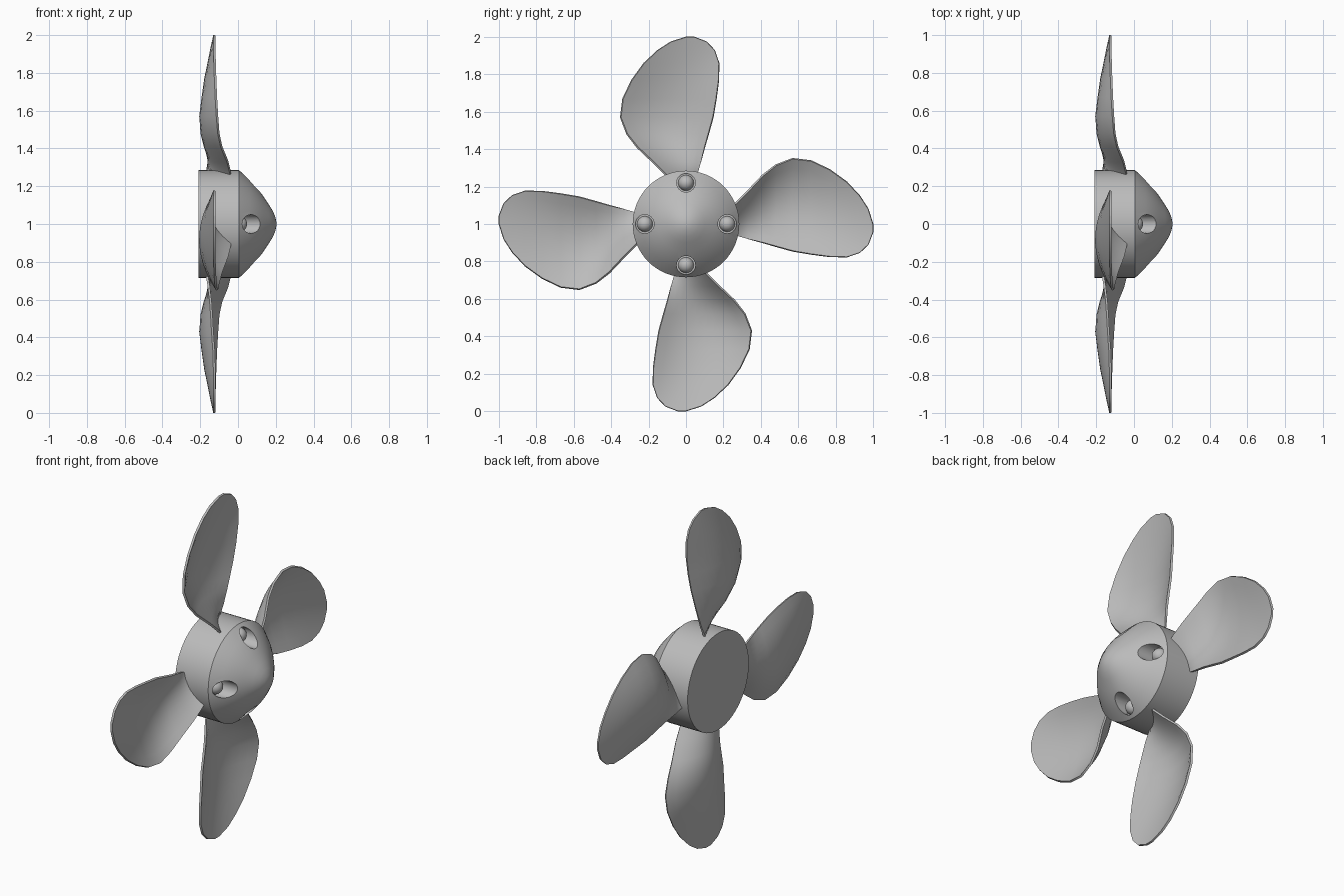
import bpy, bmesh, math
from mathutils import Matrix, Vector

cube = bpy.data.objects.get("Cube")
if cube:
    bpy.data.objects.remove(cube)

AXIS = Vector((0, 0, 1))   # centre of the shaft, which runs along x

metal = bpy.data.materials.new("grey metal")
metal.use_nodes = True
colour = (0.5, 0.5, 0.5, 1)
metal.diffuse_color = colour
metal.node_tree.nodes["Principled BSDF"].inputs["Base Color"].default_value = colour


def make_object(name, bm):
    bmesh.ops.recalc_face_normals(bm, faces=bm.faces)
    mesh = bpy.data.meshes.new(name)
    bm.to_mesh(mesh)
    bm.free()
    mesh.materials.append(metal)
    obj = bpy.data.objects.new(name, mesh)
    bpy.context.collection.objects.link(obj)
    return obj


def activate(obj):
    bpy.ops.object.select_all(action='DESELECT')
    obj.select_set(True)
    bpy.context.view_layer.objects.active = obj


def smooth(obj, degrees=30):
    activate(obj)
    bpy.ops.object.shade_smooth_by_angle(angle=math.radians(degrees))


def lathe(name, profile, offset=Vector((0, 0, 0)), sides=64):
    """Spin (x, radius) points about the shaft direction."""
    bm = bmesh.new()
    verts = [bm.verts.new((x, 0, r)) for x, r in profile]
    edges = [bm.edges.new(pair) for pair in zip(verts, verts[1:])]
    bmesh.ops.spin(bm, geom=verts + edges, cent=(0, 0, 0), axis=(1, 0, 0),
                   angle=math.tau, steps=sides, use_merge=True)
    bmesh.ops.remove_doubles(bm, verts=bm.verts, dist=1e-5)
    bmesh.ops.translate(bm, verts=bm.verts, vec=AXIS + offset)
    return make_object(name, bm)


# Hub with rounded nose cone
hub = lathe("hub", [(-.21, 0), (-.21, .285), (.005, .285), (.06, .237),
                    (.1, .192), (.13, .153), (.165, .1), (.185, .068),
                    (.198, .035), (.205, 0)])

# Four bolt sockets with domed bolt heads
for i in range(4):
    turn = Matrix.Rotation(i * math.pi / 2, 3, 'X')
    place = turn @ Vector((0, 0, .22))
    cutter = lathe("socket_cutter", [(.008, 0), (.008, .05), (.3, .05), (.3, 0)],
                   place, 24)
    cutter.hide_render = True
    mod = hub.modifiers.new("socket", 'BOOLEAN')
    mod.operation = 'DIFFERENCE'
    mod.solver = 'EXACT'
    mod.object = cutter
    activate(hub)
    bpy.ops.object.modifier_apply(modifier=mod.name)
    bpy.data.objects.remove(cutter)
    arc = [math.radians(a) for a in range(0, 91, 15)]
    dome = [(.004, 0)] + [(.006 + .042 * math.sin(a), .042 * math.cos(a)) for a in arc]
    smooth(lathe("bolt_head_%d" % (i + 1), dome, place, 24))
smooth(hub)

# Blade stations: height, round edge y and x, straight edge y and x, cup depth
STATIONS = [
    (.2, -.05, -.04, .04, -.165, .0),
    (.27, -.115, -.04, .06, -.165, .01),
    (.33, -.175, -.055, .08, -.155, .03),
    (.41, -.26, -.088, .1, -.145, .055),
    (.48, -.315, -.103, .12, -.14, .07),
    (.57, -.35, -.11, .145, -.135, .077),
    (.67, -.338, -.116, .162, -.128, .065),
    (.77, -.29, -.12, .175, -.125, .05),
    (.86, -.225, -.123, .177, -.125, .03),
    (.93, -.15, -.125, .153, -.125, .015),
    (.975, -.08, -.125, .11, -.125, .005),
    (1, .0, -.125, .045, -.125, .0),
]
COLUMNS = 10


def make_blade(name, angle):
    bm = bmesh.new()
    rows = []
    for z, y0, x0, y1, x1, cup in STATIONS:
        row = []
        for c in range(COLUMNS + 1):
            t = c / COLUMNS
            x = x0 + (x1 - x0) * t - cup * 4 * t * (1 - t)
            row.append(bm.verts.new((x, y0 + (y1 - y0) * t, z)))
        rows.append(row)
    for a, b in zip(rows, rows[1:]):
        for c in range(COLUMNS):
            bm.faces.new((a[c], a[c + 1], b[c + 1], b[c]))
    bmesh.ops.rotate(bm, verts=bm.verts, matrix=Matrix.Rotation(angle, 3, 'X'))
    bmesh.ops.translate(bm, verts=bm.verts, vec=AXIS)
    blade = make_object(name, bm)
    thick = blade.modifiers.new("thickness", 'SOLIDIFY')
    thick.thickness = .012
    thick.offset = 0
    activate(blade)
    bpy.ops.object.modifier_apply(modifier=thick.name)
    smooth(blade, 40)


for i, side in enumerate(("top", "left", "bottom", "right")):
    make_blade(side + "_blade", -i * math.pi / 2)
